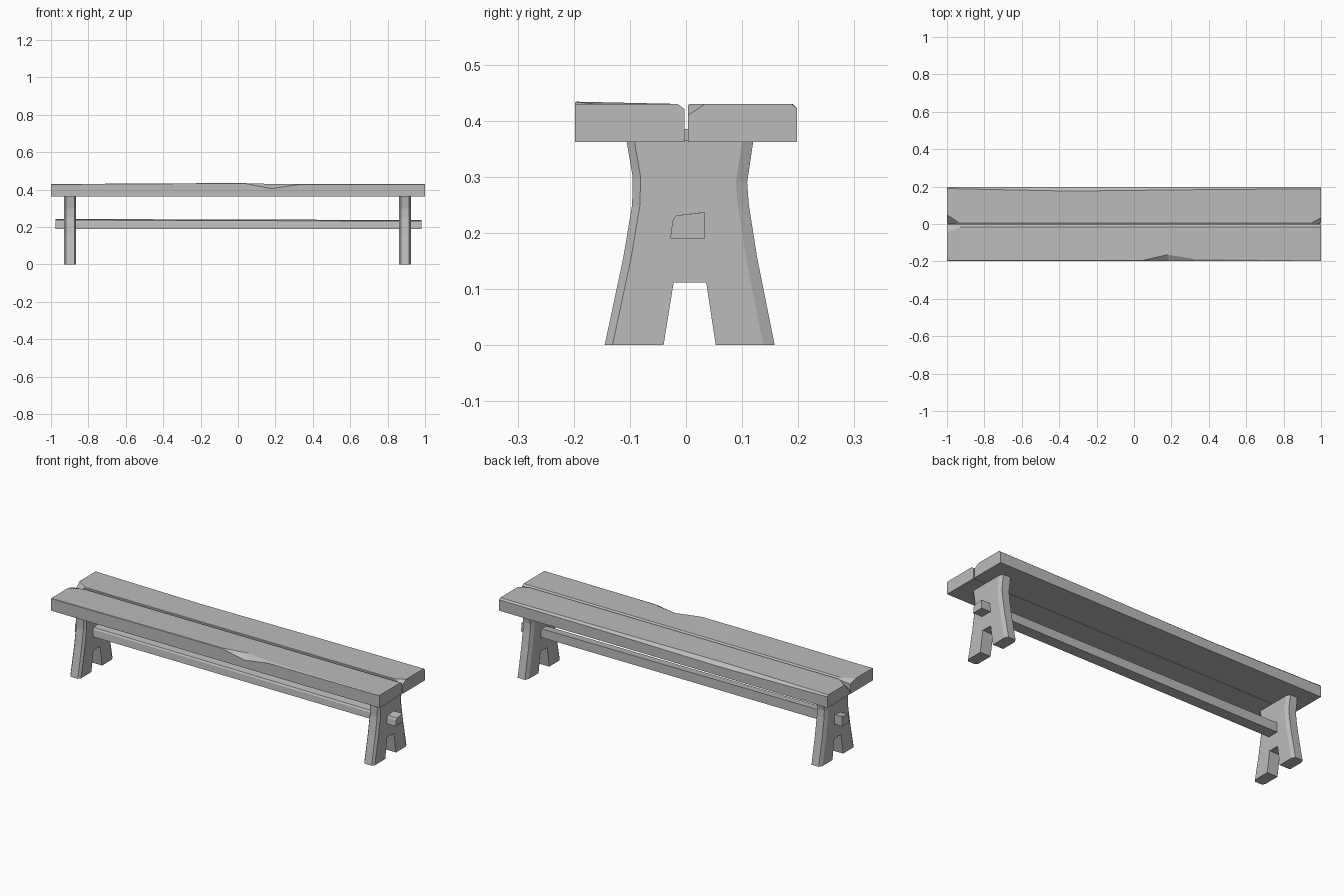
import bpy
import bmesh

cube = bpy.data.objects.get("Cube")
if cube:
    bpy.data.objects.remove(cube, do_unlink=True)

grey = bpy.data.materials.new("weathered_grey")
grey.use_nodes = True
COLOUR = (0.5, 0.5, 0.5, 1)
grey.diffuse_color = COLOUR
grey.node_tree.nodes["Principled BSDF"].inputs["Base Color"].default_value = COLOUR


def loft(name, sections):
    """Skin a row of matching cross-sections and cap both ends."""
    bm = bmesh.new()
    rings = [[bm.verts.new(p) for p in s] for s in sections]
    n = len(rings[0])
    for a, b in zip(rings, rings[1:]):
        for i in range(n):
            j = (i + 1) % n
            bm.faces.new((a[i], a[j], b[j], b[i]))
    bm.faces.new(rings[0])
    bm.faces.new(rings[-1])
    bmesh.ops.recalc_face_normals(bm, faces=bm.faces)
    mesh = bpy.data.meshes.new(name)
    bm.to_mesh(mesh)
    bm.free()
    mesh.materials.append(grey)
    obj = bpy.data.objects.new(name, mesh)
    bpy.context.collection.objects.link(obj)
    return obj


BOTTOM, TOP = 0.362, 0.43


def plank(name, outer, inner, stations):
    """Plank along x; each station gives the worn width and depth of both top edges."""
    side = 1 if inner > outer else -1
    sections = []
    for x, ow, od, iw, idp, rise in stations:
        profile = [(outer, BOTTOM), (outer, TOP + rise - od),
                   (outer + side * ow, TOP + rise), (inner - side * iw, TOP),
                   (inner, TOP - idp), (inner, BOTTOM)]
        sections.append([(x, y, z) for y, z in profile])
    return loft(name, sections)


# Seat planks with worn edges, a front notch and chipped corners
plank("front_plank", -0.198, -0.003, [
    (-1, .002, .002, .045, .014, 0),
    (-.93, .002, .002, .012, .009, 0),
    (-.2, .002, .002, .012, .009, .004),
    (.04, .002, .002, .012, .009, .004),
    (.18, .034, .025, .012, .009, 0),
    (.32, .012, .004, .012, .009, 0),
    (1, .002, .002, .012, .009, 0)])
plank("back_plank", 0.198, 0.004, [
    (-1, .008, .008, .046, .045, 0),
    (-.935, .01, .009, .002, .002, 0),
    (-.35, .022, .018, .002, .002, 0),
    (.4, .014, .01, .002, .002, 0),
    (.95, .01, .008, .002, .002, 0),
    (1, .01, .008, .03, .02, 0)])

# Thin strip closing the gap between the planks
loft("gap_strip", [[(x, -.005, .364), (x, .006, .364), (x, .006, .385), (x, -.005, .385)]
                   for x in (-.995, .995)])

# Splayed slab legs with chamfered edges and an arch between the feet
FRONT_EDGE = [(-.145, 0), (-.112, .155), (-.096, .25), (-.095, .3), (-.106, .364)]
BACK_EDGE = [(.12, .364), (.109, .29), (.112, .25), (.127, .155), (.158, 0)]
ARCH = [(.053, 0), (.036, .112), (-.022, .112), (-.04, 0)]


def leg_section(x, inset):
    points = [(y + inset * .7, z) for y, z in FRONT_EDGE]
    points += [(y - inset, z) for y, z in BACK_EDGE] + ARCH
    return [(x, y, z) for y, z in points]


for name, centre in (("left_leg", .893), ("right_leg", -.897)):
    loft(name, [leg_section(centre + dx, inset) for dx, inset in
                ((-.032, .02), (-.022, 0), (.022, 0), (.032, .02))])

# Stretcher beam passing through both legs
loft("stretcher", [
    [(x, -.028, .19), (x, .034, .19), (x, .033, .237 + lift),
     (x, -.018, .231 + lift), (x, -.024, .222 + lift)]
    for x, lift in ((-.975, .006), (.98, 0))])
